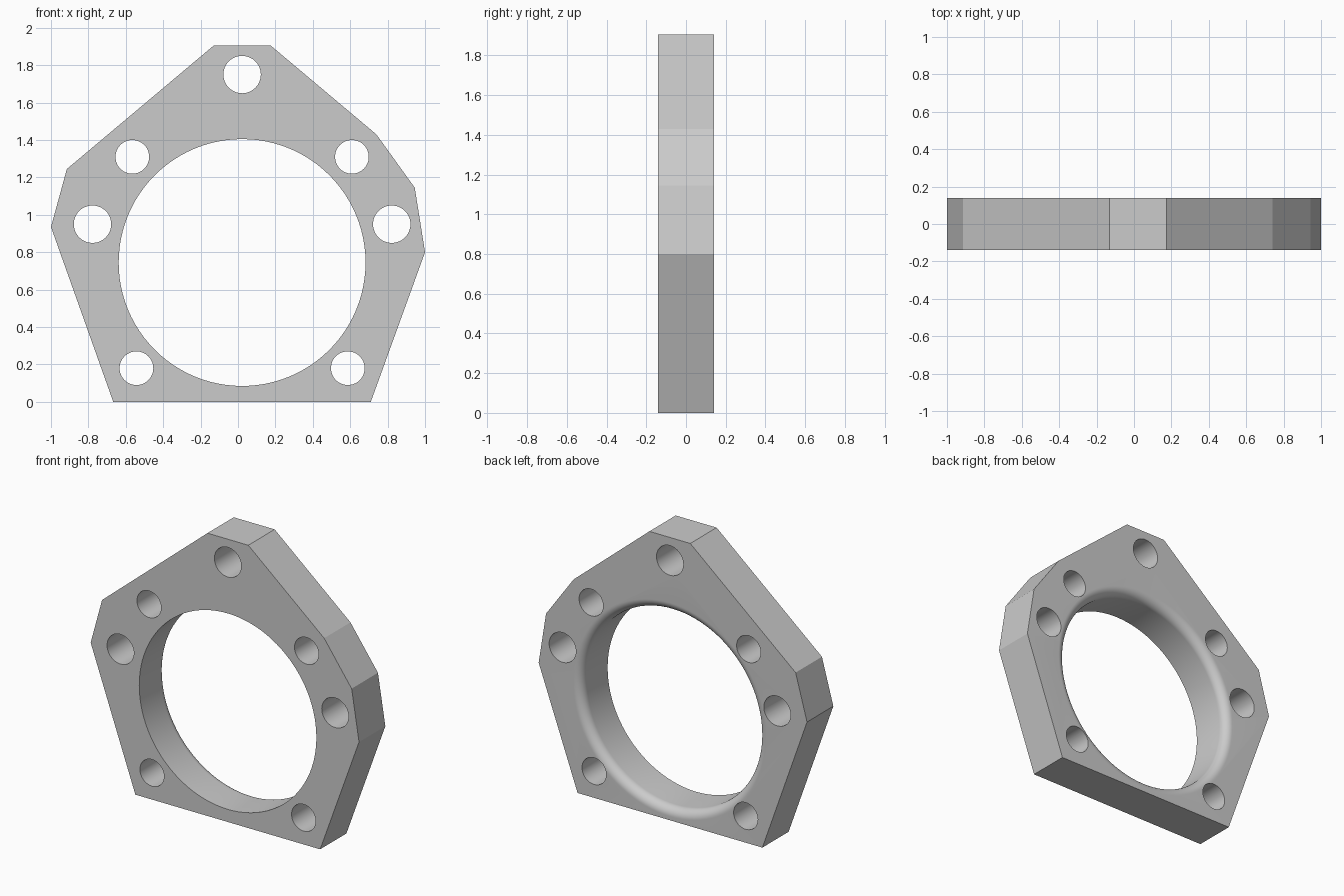
import bpy, bmesh
from math import sin, cos, pi, radians

if "Cube" in bpy.data.objects:
    bpy.data.objects.remove(bpy.data.objects["Cube"])

HALF = 0.14          # half thickness
CX, CZ = 0.022, 0.745  # bore centre
BORE, FILLET = 0.66, 0.06


def make_object(name, bm):
    bmesh.ops.recalc_face_normals(bm, faces=bm.faces[:])
    mesh = bpy.data.meshes.new(name)
    bm.to_mesh(mesh)
    bm.free()
    obj = bpy.data.objects.new(name, mesh)
    bpy.context.collection.objects.link(obj)
    return obj


def lathe(name, x, z, profile, n):
    """Closed solid around the y direction from (radius, y) points."""
    bm = bmesh.new()
    rings = [[bm.verts.new((x + r * cos(2 * pi * i / n), y, z + r * sin(2 * pi * i / n)))
              for i in range(n)] for r, y in profile]
    for a, b in zip(rings, rings[1:]):
        for i in range(n):
            j = (i + 1) % n
            bm.faces.new((a[i], a[j], b[j], b[i]))
    bm.faces.new(rings[0])
    bm.faces.new(rings[-1])
    return make_object(name, bm)


# Plate: faceted outline extruded through its thickness
outline = [(-0.667, 0), (0.71, 0), (1.0, 0.80), (0.945, 1.145), (0.74, 1.43),
           (0.175, 1.905), (-0.13, 1.905), (-0.915, 1.245), (-1.0, 0.935)]
bm = bmesh.new()
face = bm.faces.new([bm.verts.new((x, -HALF, z)) for x, z in outline])
ext = bmesh.ops.extrude_face_region(bm, geom=[face])
bmesh.ops.translate(bm, vec=(0, 2 * HALF, 0),
                    verts=[g for g in ext["geom"] if isinstance(g, bmesh.types.BMVert)])
if not face.is_valid or len(bm.faces) < len(outline) + 2:
    bm.faces.new([v for v in bm.verts if v.co.y < 0])
plate = make_object("flange_plate", bm)

# Main bore, rounded over on the back face
profile = [(BORE, -0.3)]
for k in range(13):
    a = k / 12 * pi / 2
    profile.append((BORE + FILLET * (1 - cos(a)), HALF - FILLET + FILLET * sin(a)))
profile.append((BORE + FILLET, 0.3))
cutters = [lathe("bore_cutter", CX, CZ, profile, 96)]

# Bolt holes, mirrored about the bore centre line
holes = [(CX, 1.75, 0.10)]
for dx, z, r in [(0.80, 0.95, 0.10), (0.587, 1.31, 0.09), (0.565, 0.18, 0.09)]:
    holes += [(CX - dx, z, r), (CX + dx, z, r)]
for x, z, r in holes:
    cutters.append(lathe("hole_cutter", x, z, [(r, -0.3), (r, 0.3)], 48))

# Cut everything out of the plate
bpy.context.view_layer.objects.active = plate
plate.select_set(True)
for c in cutters:
    c.hide_render = True
    mod = plate.modifiers.new("cut", 'BOOLEAN')
    mod.operation = 'DIFFERENCE'
    mod.solver = 'EXACT'
    mod.object = c
    bpy.ops.object.modifier_apply(modifier=mod.name)
    bpy.data.objects.remove(c)

bpy.ops.object.shade_smooth_by_angle(angle=radians(10))
